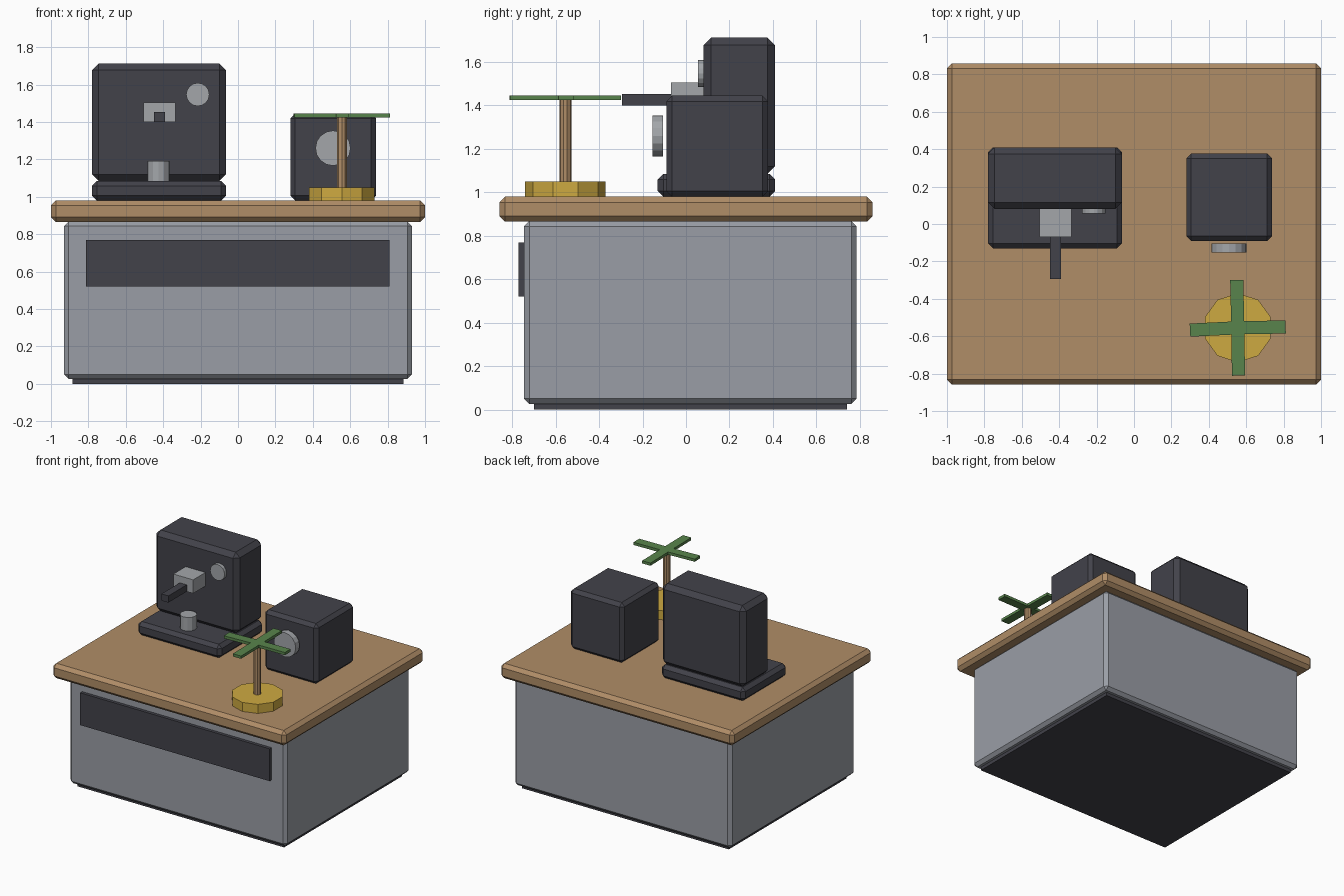
import bpy, bmesh, math
from mathutils import Matrix

if "Cube" in bpy.data.objects:
    bpy.data.objects.remove(bpy.data.objects["Cube"])


def srgb(r, g, b):
    lin = lambda c: c / 12.92 if c <= 0.04045 else ((c + 0.055) / 1.055) ** 2.4
    return (*[lin(v / 255) for v in (r, g, b)], 1)


def material(name, *rgb):
    m = bpy.data.materials.new(name)
    m.diffuse_color = srgb(*rgb)
    m.use_nodes = True
    m.node_tree.nodes["Principled BSDF"].inputs["Base Color"].default_value = m.diffuse_color
    return m


WOOD = material("wood brown", 176, 141, 103)
GREY = material("cabinet grey", 154, 158, 166)
DARK = material("charcoal", 66, 66, 74)
METAL = material("light metal", 163, 166, 170)
GOLD = material("mustard yellow", 206, 170, 65)
LEAF = material("leaf green", 88, 132, 76)


def finish(name, bm, mat):
    me = bpy.data.meshes.new(name)
    bm.to_mesh(me)
    bm.free()
    me.materials.append(mat)
    ob = bpy.data.objects.new(name, me)
    bpy.context.collection.objects.link(ob)
    return ob


def box(name, x, y, z, mat, bevel=0):
    """Box from (min, max) ranges, with optional chamfered edges."""
    bm = bmesh.new()
    mid = [(a + b) / 2 for a, b in (x, y, z)]
    size = [b - a for a, b in (x, y, z)]
    bmesh.ops.create_cube(bm, size=1, matrix=Matrix.Translation(mid) @ Matrix.Diagonal((*size, 1)))
    if bevel:
        bmesh.ops.bevel(bm, geom=bm.edges[:], offset=bevel, segments=1, affect='EDGES')
    return finish(name, bm, mat)


def cylinder(name, centre, radius, depth, sides, mat, facing_front=False):
    bm = bmesh.new()
    turn = Matrix.Rotation(math.pi / 2, 4, 'X') if facing_front else Matrix()
    bmesh.ops.create_cone(bm, cap_ends=True, segments=sides, radius1=radius, radius2=radius,
                          depth=depth, matrix=Matrix.Translation(centre) @ turn)
    return finish(name, bm, mat)


# Counter
box("plinth", (-0.885, 0.885), (-0.70, 0.74), (0, 0.06), DARK)
box("cabinet", (-0.93, 0.93), (-0.745, 0.785), (0.027, 0.868), GREY, 0.024)
box("front_panel", (-0.813, 0.81), (-0.77, -0.74), (0.52, 0.77), DARK)
box("countertop", (-1, 1), (-0.858, 0.858), (0.865, 0.98), WOOD, 0.026)

# Coffee machine
box("machine_base", (-0.78, -0.065), (-0.13, 0.41), (0.98, 1.085), DARK, 0.026)
box("machine_body", (-0.78, -0.065), (0.08, 0.41), (1.085, 1.712), DARK, 0.035)
box("brew_head", (-0.505, -0.335), (-0.07, 0.10), (1.40, 1.505), METAL)
box("brew_handle", (-0.45, -0.39), (-0.295, -0.03), (1.40, 1.452), DARK)
cylinder("machine_dial", (-0.215, 0.075, 1.547), 0.062, 0.04, 16, METAL, True)
cylinder("cup", (-0.425, 0.0, 1.135), 0.06, 0.11, 12, METAL)

# Grinder
box("grinder_body", (0.28, 0.738), (-0.09, 0.377), (0.98, 1.445), DARK, 0.026)
cylinder("grinder_dial", (0.508, -0.129, 1.26), 0.094, 0.048, 16, METAL, True)

# Potted plant
PX, PY = 0.555, -0.555
cylinder("plant_pot", (PX, PY, 1.015), 0.185, 0.07, 10, GOLD)
cylinder("plant_stem", (PX, PY, 1.235), 0.028, 0.39, 10, WOOD)
for i, angle in enumerate((1, 91.3, 182.8, 270.8)):
    leaf = box(f"leaf_{i + 1}", (0, 0.256), (-0.035, 0.035), (1.425, 1.446), LEAF)
    leaf.location = (PX, PY, 0)
    leaf.rotation_euler.z = math.radians(angle)
